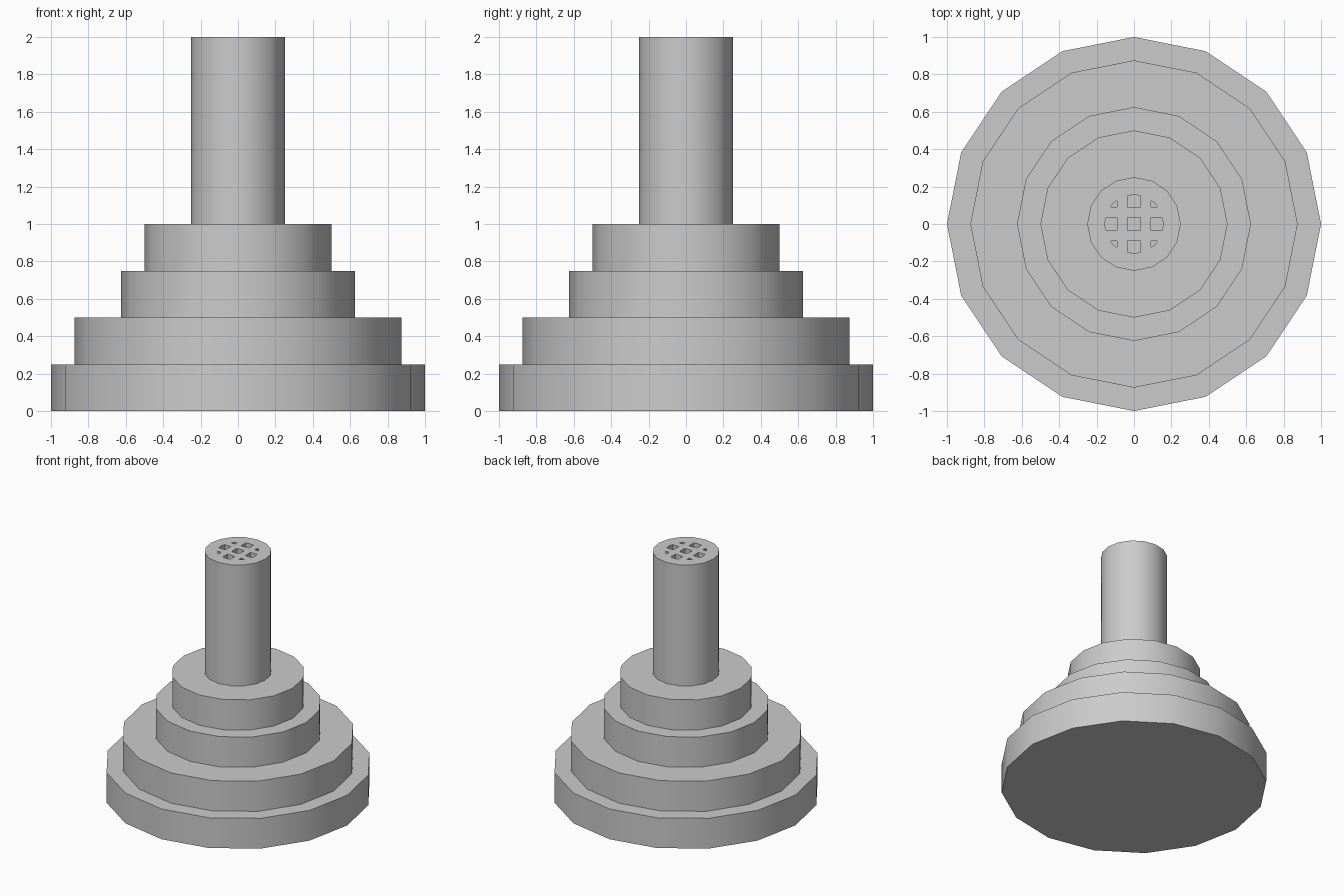
import bpy
import math

if "Cube" in bpy.data.objects:
    bpy.data.objects.remove(bpy.data.objects["Cube"])

SIDES = 16


def drum(name, radius, z0, z1):
    bpy.ops.mesh.primitive_cylinder_add(
        vertices=SIDES, radius=radius, depth=z1 - z0,
        location=(0, 0, (z0 + z1) / 2))
    ob = bpy.context.object
    ob.name = name
    return ob


def apply_boolean(target, cutter, operation):
    mod = target.modifiers.new("cut", 'BOOLEAN')
    mod.operation = operation
    mod.solver = 'EXACT'
    mod.object = cutter
    bpy.context.view_layer.objects.active = target
    bpy.ops.object.modifier_apply(modifier=mod.name)
    bpy.data.objects.remove(cutter, do_unlink=True)


# Stepped base and column
tiers = [("base_tier", 1.0, 0, 0.25), ("second_tier", 0.875, 0.25, 0.5),
         ("third_tier", 0.625, 0.5, 0.75), ("top_tier", 0.5, 0.75, 1.0),
         ("column", 0.25, 1.0, 2.0)]
parts = [drum(*t) for t in tiers]
column = parts[-1]

# Grille openings: a grid of square cells trimmed to a round outline
DEPTH, CELL, PITCH = 0.12, 0.07, 0.125
cells = []
for i in (-1, 0, 1):
    for j in (-1, 0, 1):
        bpy.ops.mesh.primitive_cube_add(
            size=1, location=(i * PITCH, j * PITCH, 2.0))
        cell = bpy.context.object
        cell.scale = (CELL, CELL, 2 * DEPTH)
        cells.append(cell)
for c in cells:
    c.select_set(True)
bpy.context.view_layer.objects.active = cells[0]
bpy.ops.object.join()
grille_cutter = bpy.context.object
grille_cutter.name = "grille_cutter"
grille_cutter.hide_render = True

apply_boolean(grille_cutter, drum("grille_outline", 0.157, 1.7, 2.3), 'INTERSECT')
apply_boolean(column, grille_cutter, 'DIFFERENCE')

# Soft sides with crisp rims
bpy.ops.object.select_all(action='DESELECT')
for p in parts:
    p.select_set(True)
bpy.context.view_layer.objects.active = column
bpy.ops.object.shade_smooth_by_angle(angle=math.radians(30))
